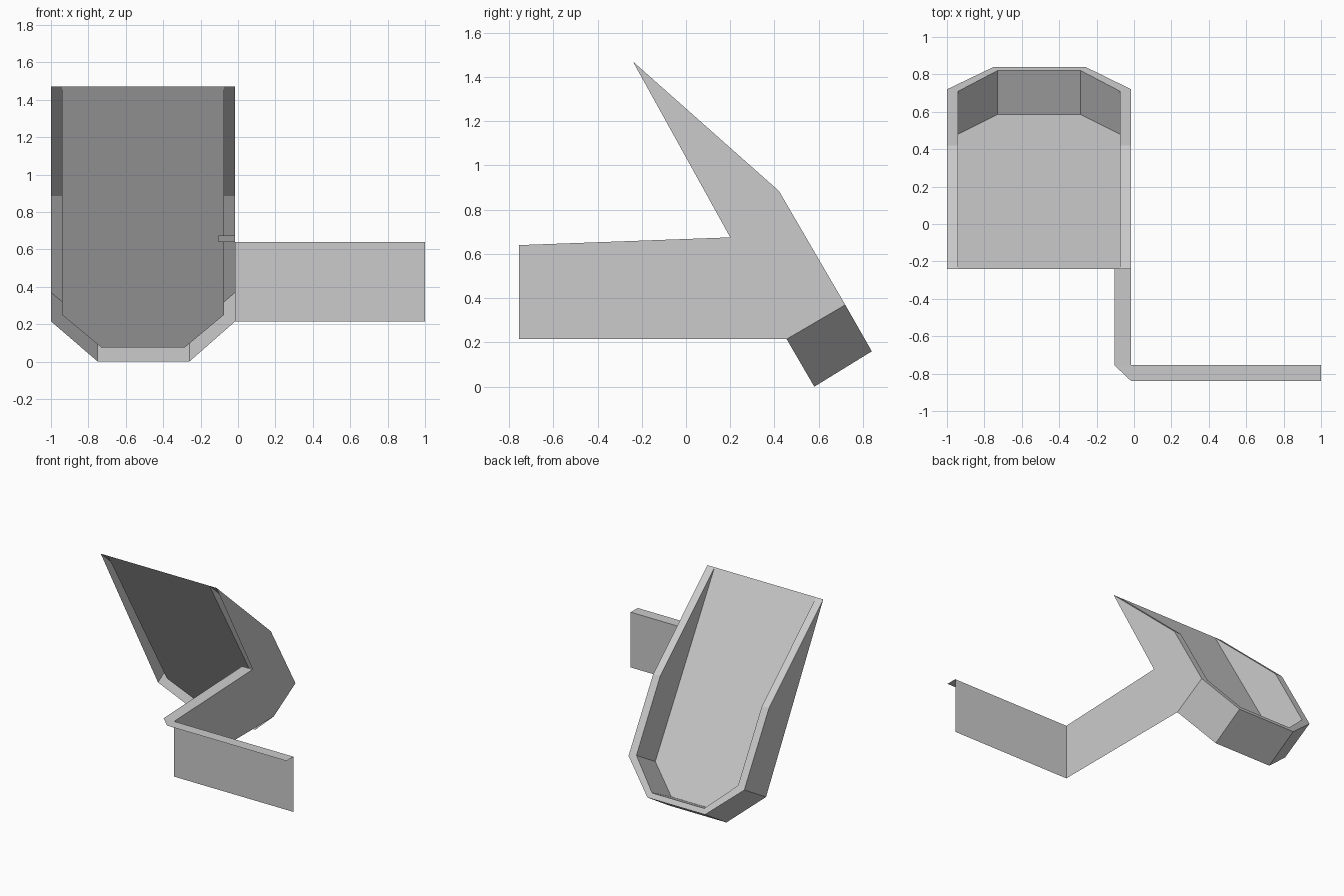
import bpy
import bmesh

cube = bpy.data.objects.get("Cube")
if cube:
    bpy.data.objects.remove(cube, do_unlink=True)

grey = bpy.data.materials.new("plain_grey")
grey.use_nodes = True
colour = (0.6, 0.6, 0.6, 1.0)
grey.diffuse_color = colour
grey.node_tree.nodes["Principled BSDF"].inputs["Base Color"].default_value = colour


def u_loop(xs, tip, bend, corner, bottom):
    """Chamfered U running down one side, across the bottom and up the other."""
    half = [tip, bend, corner, bottom]
    columns = [xs[0]] * 3 + [xs[1], xs[2]] + [xs[3]] * 3
    return [(x, y, z) for x, (y, z) in zip(columns, half + half[::-1])]


def bridge(a, b):
    """Quads joining two point lists of equal length."""
    return [(a[i], a[i + 1], b[i + 1], b[i]) for i in range(len(a) - 1)]


def build(name, polygons):
    """Weld separate polygons into one flat-shaded sheet object."""
    bm = bmesh.new()
    for polygon in polygons:
        bm.faces.new([bm.verts.new(p) for p in polygon])
    bmesh.ops.remove_doubles(bm, verts=bm.verts[:], dist=0.001)
    bmesh.ops.recalc_face_normals(bm, faces=bm.faces[:])
    mesh = bpy.data.meshes.new(name)
    bm.to_mesh(mesh)
    bm.free()
    mesh.materials.append(grey)
    obj = bpy.data.objects.new(name, mesh)
    bpy.context.collection.objects.link(obj)


# Tray profile points as (y, z)
tip, bend, junction = (-0.24, 1.47), (0.42, 0.885), (0.20, 0.675)
outer_x = (-1.0, -0.75, -0.26, -0.015)
inner_x = (-0.94, -0.73, -0.285, -0.075)

front_edge = u_loop(outer_x, tip, junction, (0.455, 0.215), (0.58, 0.0))
outer_rim = u_loop(outer_x, tip, bend, (0.72, 0.37), (0.84, 0.16))
inner_rim = u_loop(inner_x, tip, bend, (0.71, 0.385), (0.82, 0.195))
floor = u_loop(inner_x, tip, (0.20, 0.723), (0.48, 0.25), (0.585, 0.075))

# Tray: outer wall, rim, inner wall and floor, open at the front between walls
build("tray", bridge(front_edge, outer_rim) + bridge(outer_rim, inner_rim)
      + bridge(inner_rim, floor) + [floor])

# Bent arm: top and bottom edges of its walls, and the edge of the top lip
side, front, lip, end = -0.015, -0.755, -0.84, 1.0
low, high = 0.215, 0.64
wall_top = [(side, *junction), (side, front, high), (end, front, high)]
wall_base = [(side, 0.455, low), (side, front, low), (end, front, low)]
lip_x = side - 0.09

build("arm_walls", bridge(wall_top, wall_base))
build("arm_lip", [
    [wall_top[0], wall_top[1], (lip_x, front, high), (lip_x, *junction)],
    [wall_top[1], (lip_x, front, high), (side, lip, high)],
    [wall_top[1], (side, lip, high), (end, lip, high), wall_top[2]],
])
